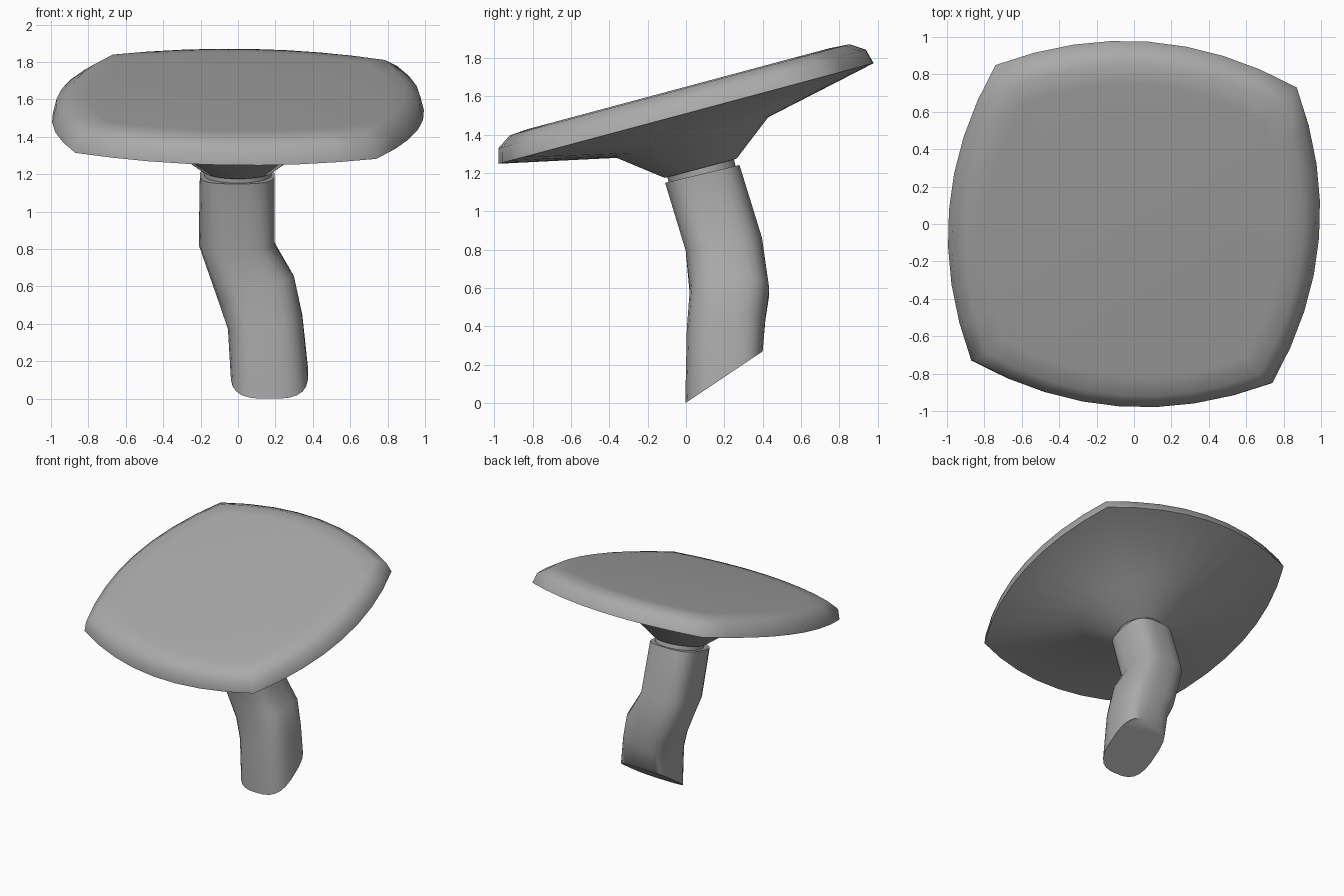
import bpy, bmesh, math
from mathutils import Vector, Matrix

if "Cube" in bpy.data.objects:
    bpy.data.objects.remove(bpy.data.objects["Cube"], do_unlink=True)

grey = bpy.data.materials.new("mid_grey")
grey.use_nodes = True
GREY = (0.4, 0.4, 0.4, 1)
grey.diffuse_color = GREY
grey.node_tree.nodes["Principled BSDF"].inputs["Base Color"].default_value = GREY


def loft(name, rings, matrix=Matrix()):
    """Skin a stack of equal-length rings and close both ends."""
    bm = bmesh.new()
    loops = [[bm.verts.new(matrix @ p) for p in ring] for ring in rings]
    n = len(loops[0])
    for a, b in zip(loops, loops[1:]):
        for i in range(n):
            j = (i + 1) % n
            bm.faces.new((a[i], a[j], b[j], b[i]))
    bm.faces.new(loops[0])
    bm.faces.new(loops[-1])
    bmesh.ops.recalc_face_normals(bm, faces=bm.faces)
    mesh = bpy.data.meshes.new(name)
    bm.to_mesh(mesh)
    bm.free()
    mesh.materials.append(grey)
    obj = bpy.data.objects.new(name, mesh)
    bpy.context.collection.objects.link(obj)
    bpy.ops.object.select_all(action='DESELECT')
    obj.select_set(True)
    bpy.context.view_layer.objects.active = obj
    bpy.ops.object.shade_smooth_by_angle(angle=math.radians(58))
    return obj


# Tilted head: four corners joined by bulging sides
TILT = math.radians(15)
SIDE_STEPS = 8
BULGE = 0.185
corners = [Vector((0.87, 0.73)), Vector((-0.74, 0.85)),
           Vector((-0.87, -0.73)), Vector((0.74, -0.85))]
outline = []
for k, a in enumerate(corners):
    b = corners[(k + 1) % 4]
    edge = (b - a).normalized()
    outward = Vector((edge.y, -edge.x))
    for s in range(SIDE_STEPS):
        t = s / SIDE_STEPS
        p = a.lerp(b, t) + outward * BULGE * 4 * t * (1 - t)
        outline.append(Vector((p.x, p.y / math.cos(TILT))))


def outline_ring(scale, height):
    return [Vector((p.x * scale, p.y * scale, height)) for p in outline]


def round_ring(radius, height):
    return [(p.normalized() * radius).to_3d() + Vector((0, 0, height)) for p in outline]


head_frame = Matrix.Translation((0, 0, 1.51)) @ Matrix.Rotation(TILT, 4, 'X')
loft("head", [
    outline_ring(0.8, 0.135), outline_ring(0.905, 0.128),
    outline_ring(0.98, 0.078), outline_ring(1, 0),
    round_ring(0.41, -0.13), round_ring(0.195, -0.295),
    round_ring(0.18, -0.296), round_ring(0.18, -0.34)], head_frame)


# Bent stem: rounded-square sections with sloped planes
def stem_ring(cx, cy, cz, hx, hy, slope_x, slope_y, steps=24):
    ring = []
    for i in range(steps):
        a = 2 * math.pi * (i + 0.5) / steps
        c, s = math.cos(a), math.sin(a)
        dx = hx * math.copysign(abs(c) ** 0.68, c)
        dy = hy * math.copysign(abs(s) ** 0.68, s)
        ring.append(Vector((cx + dx, cy + dy, cz + dx * slope_x + dy * slope_y)))
    return ring


loft("stem", [
    stem_ring(-0.005, 0.085, 1.195, 0.2, 0.195, 0, 0.24),
    stem_ring(-0.008, 0.197, 0.83, 0.203, 0.2, 0, 0.17),
    stem_ring(0.1, 0.227, 0.58, 0.2, 0.208, 0.38, 0),
    stem_ring(0.145, 0.209, 0.41, 0.2, 0.206, 0.15, 0.15),
    stem_ring(0.168, 0.198, 0.135, 0.207, 0.203, 0, 0.67)])
